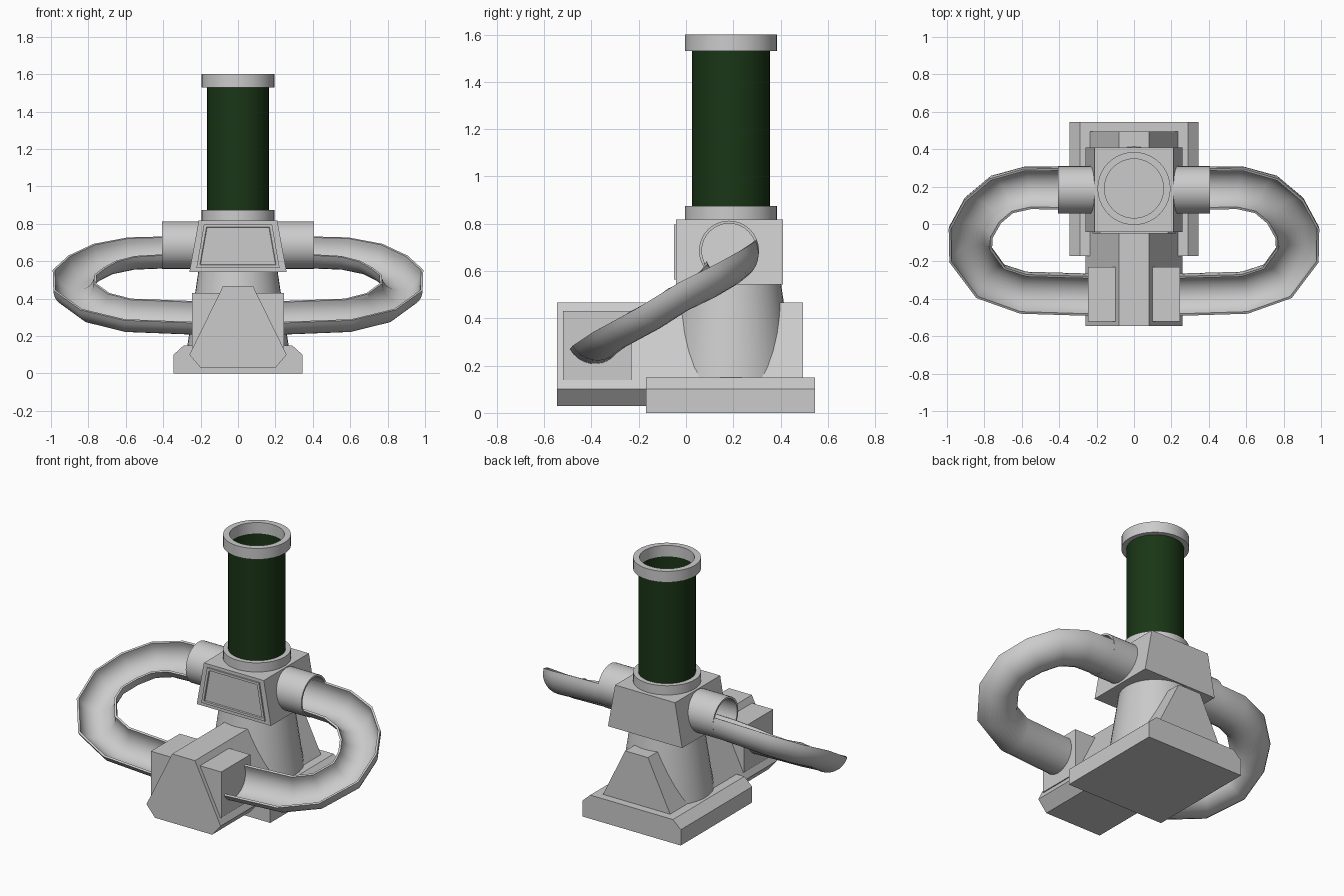
import bpy, bmesh, math
from mathutils import Vector

if "Cube" in bpy.data.objects:
    bpy.data.objects.remove(bpy.data.objects["Cube"])

CY = 0.19  # y of the column axis


def loft(name, rings, loop=False, smooth=True, mirror=False):
    """Skin a list of closed rings; cap both ends unless the path loops."""
    bm = bmesh.new()
    vs = [[bm.verts.new(p) for p in r] for r in rings]
    n, m = len(rings[0]), len(rings)
    for i in range(m if loop else m - 1):
        a, b = vs[i], vs[(i + 1) % m]
        for j in range(n):
            k = (j + 1) % n
            bm.faces.new((a[j], a[k], b[k], b[j]))
    if not loop:
        bm.faces.new(vs[0])
        bm.faces.new(vs[-1])
    bmesh.ops.recalc_face_normals(bm, faces=bm.faces[:])
    me = bpy.data.meshes.new(name)
    bm.to_mesh(me)
    bm.free()
    ob = bpy.data.objects.new(name, me)
    bpy.context.collection.objects.link(ob)
    if smooth:
        bpy.ops.object.select_all(action='DESELECT')
        ob.select_set(True)
        bpy.context.view_layer.objects.active = ob
        bpy.ops.object.shade_smooth_by_angle(angle=math.radians(35))
    if mirror:
        ob.modifiers.new("mirror", 'MIRROR')
    return ob


def prism(name, half, y0, y1):
    """Extrude a symmetric xz profile (right half, bottom to top) along y."""
    pts = half + [(-x, z) for x, z in reversed(half)]
    return loft(name, [[(x, y, z) for x, z in pts] for y in (y0, y1)], smooth=False)


def circle(r, z, n=40):
    return [(r * math.cos(2 * math.pi * i / n), CY + r * math.sin(2 * math.pi * i / n), z)
            for i in range(n)]


def collar(name, ro, ri, z0, z1):
    return loft(name, [circle(ro, z0), circle(ro, z1), circle(ri, z1), circle(ri, z0)], loop=True)


# Base plate, long wedge body and tapered column
prism("base_plate", [(0.345, 0), (0.345, 0.1), (0.29, 0.15)], -0.17, 0.545)
prism("wedge_body", [(0.2, 0.03), (0.26, 0.1), (0.08, 0.467)], -0.545, 0.495)
loft("column", [circle(0.272, 0.14), circle(0.21, 0.56)])

# Boxes on the sides of the wedge, where the channels end
prism("side_boxes", [(0.247, 0.14), (0.247, 0.43)], -0.52, -0.23)

# Head block with a raised frame on its front
prism("head_block", [(0.26, 0.543), (0.21, 0.817)], -0.042, 0.41)


def trapezoid(inset, y):
    b, t = 0.222 - inset * 1.2, 0.182 - inset * 0.9
    z0, z1 = 0.565 + inset, 0.797 - inset
    return [(-b, y, z0), (b, y, z0), (t, y, z1), (-t, y, z1)]


loft("head_frame", [trapezoid(0, -0.035), trapezoid(0, -0.051), trapezoid(0.015, -0.051),
                    trapezoid(0.018, -0.044)], smooth=False)

# Green cylinder between two collars, open at the top
collar("lower_collar", 0.195, 0.158, 0.81, 0.875)
glass = collar("green_cylinder", 0.165, 0.16, 0.82, 1.54)
collar("upper_collar", 0.195, 0.158, 1.53, 1.6)
green = bpy.data.materials.new("dark_green")
green.diffuse_color = (0.01, 0.037, 0.008, 1)
green.use_nodes = True
green.node_tree.nodes["Principled BSDF"].inputs["Base Color"].default_value = green.diffuse_color
glass.data.materials.append(green)


# Short pipe sockets on both sides of the head
def yz_circle(r, x, n=32):
    return [(x, 0.182 + r * math.cos(2 * math.pi * i / n), 0.686 + r * math.sin(2 * math.pi * i / n))
            for i in range(n)]


loft("pipe_sockets", [yz_circle(0.127, 0.2), yz_circle(0.127, 0.405),
                      yz_circle(0.115, 0.405), yz_circle(0.115, 0.2)], loop=True, mirror=True)

# Open half-pipe channels: a half-circle shell swept down a tilted U path
path = [Vector(p) for p in (
    (0.23, 0.187, 0.682), (0.40, 0.187, 0.682), (0.57, 0.187, 0.675), (0.71, 0.15, 0.645),
    (0.81, 0.065, 0.595), (0.873, -0.05, 0.54), (0.873, -0.17, 0.463), (0.765, -0.315, 0.385),
    (0.59, -0.375, 0.342), (0.15, -0.388, 0.325))]
rings = []
for i, p in enumerate(path):
    t = (path[min(i + 1, len(path) - 1)] - path[max(i - 1, 0)]).normalized()
    tilt = math.radians(23 + 6 * min(i / 4, 1))
    side = t.cross(Vector((0, -math.sin(tilt), math.cos(tilt)))).normalized()
    up = side.cross(t).normalized()
    arc = [math.pi * k / 14 for k in range(15)]
    ring = [p + (side * math.cos(a) - up * math.sin(a)) * 0.121 for a in arc]
    ring += [p + (side * math.cos(a) - up * math.sin(a)) * 0.108 for a in reversed(arc)]
    rings.append(ring)
loft("half_pipe_channels", rings, mirror=True)
